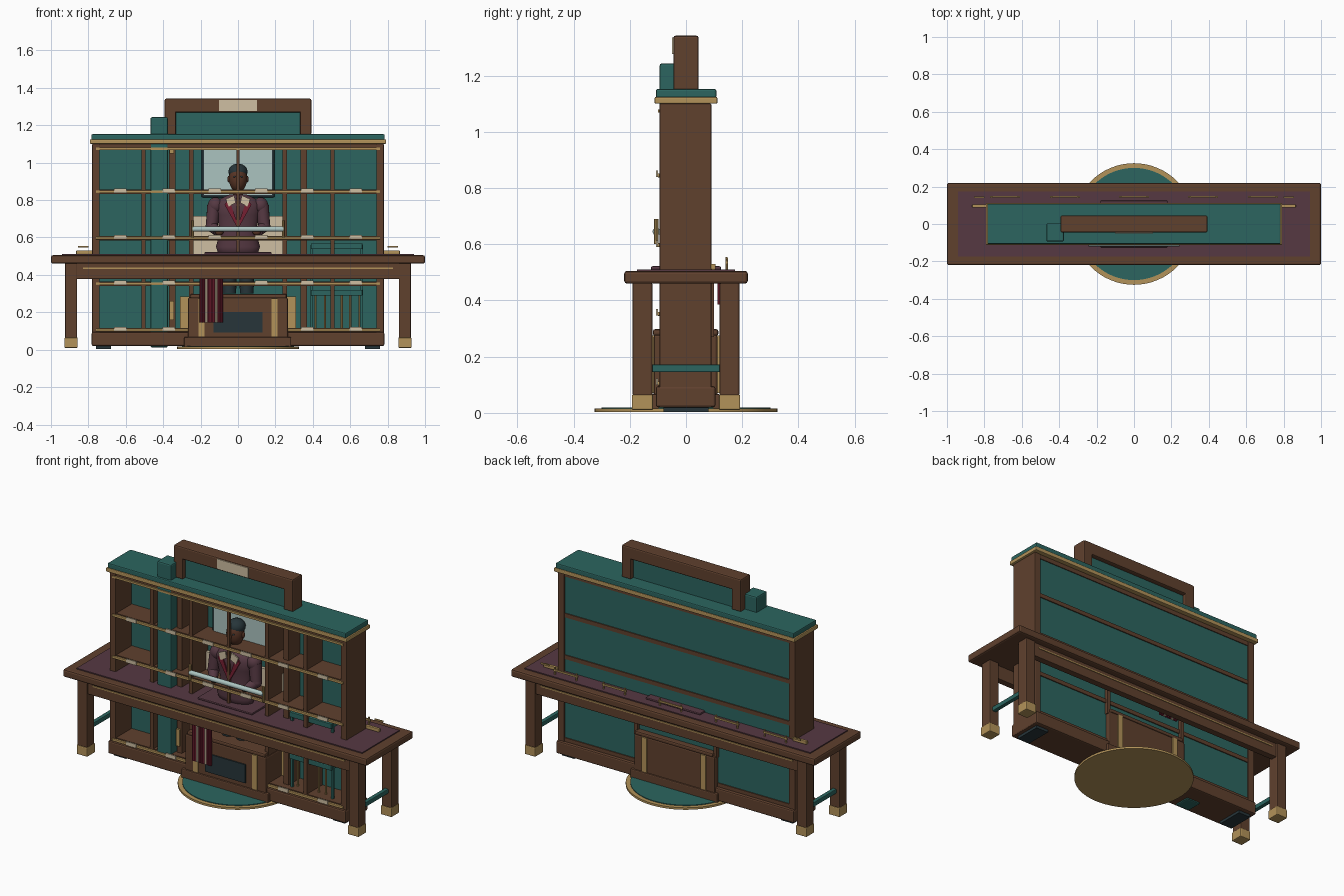
import bpy, bmesh, math
from mathutils import Vector, Matrix

if "Cube" in bpy.data.objects:
    bpy.data.objects.remove(bpy.data.objects["Cube"])


def material(name, *rgb):
    m = bpy.data.materials.new(name)
    m.use_nodes = True
    m.diffuse_color = (*rgb, 1)
    m.node_tree.nodes["Principled BSDF"].inputs["Base Color"].default_value = (*rgb, 1)
    return m


WOOD = material("walnut", .115, .052, .027)
TEAL = material("teal_paint", .025, .13, .115)
BRASS = material("brass", .45, .29, .1)
PLUM = material("plum_cloth", .092, .04, .055)
CREAM = material("cream", .62, .52, .36)
GLASS = material("mirror_glass", .41, .55, .53)
RED = material("crimson", .18, .014, .032)
SKIN = material("brown_skin", .1, .036, .019)
SLATE = material("slate", .02, .036, .042)


def finish(name, bm, mats, smooth=False):
    me = bpy.data.meshes.new(name)
    bmesh.ops.recalc_face_normals(bm, faces=bm.faces)
    bm.to_mesh(me)
    bm.free()
    for m in mats:
        me.materials.append(m)
    for p in me.polygons:
        p.use_smooth = smooth
    ob = bpy.data.objects.new(name, me)
    bpy.context.collection.objects.link(ob)
    return ob


def box(name, mat, x, y, z, bevel=0.0):
    """Box given by its (low, high) range on each axis."""
    bm = bmesh.new()
    bmesh.ops.create_cube(bm, size=1)
    for v in bm.verts:
        v.co = Vector([(a + b) / 2 + c * (b - a) for (a, b), c in zip((x, y, z), v.co)])
    ob = finish(name, bm, [mat])
    if bevel:
        mod = ob.modifiers.new("soft_edges", "BEVEL")
        mod.width, mod.segments = bevel, 2
    return ob


def pair(name, mat, x, y, z, bevel=0.0):
    box("left_" + name, mat, x, y, z, bevel)
    box("right_" + name, mat, (-x[1], -x[0]), y, z, bevel)


def rod(name, mat, a, b, r, r2=None, sides=16):
    a, b = Vector(a), Vector(b)
    bm = bmesh.new()
    turn = (b - a).to_track_quat("Z", "Y").to_matrix().to_4x4()
    bmesh.ops.create_cone(bm, cap_ends=True, segments=sides, radius1=r, radius2=r if r2 is None else r2,
                          depth=(b - a).length, matrix=Matrix.Translation((a + b) / 2) @ turn)
    ob = finish(name, bm, [mat])
    bpy.context.view_layer.objects.active = ob
    for o in bpy.context.selected_objects:
        o.select_set(False)
    ob.select_set(True)
    bpy.ops.object.shade_smooth_by_angle()
    return ob


def ball(name, mat, centre, size):
    bm = bmesh.new()
    bmesh.ops.create_uvsphere(bm, u_segments=20, v_segments=12, radius=1,
                              matrix=Matrix.Translation(centre) @ Matrix.Diagonal((*size, 1)))
    return finish(name, bm, [mat], True)


def plate(name, mat, points, y, depth=.008):
    """Thin outline in the xz plane."""
    bm = bmesh.new()
    f = bm.faces.new([bm.verts.new((x, y, z)) for x, z in points])
    ext = bmesh.ops.extrude_face_region(bm, geom=[f])["geom"]
    bmesh.ops.translate(bm, vec=(0, depth, 0), verts=[v for v in ext if isinstance(v, bmesh.types.BMVert)])
    return finish(name, bm, [mat])


# Round rug
rod("rug_border", BRASS, (0, 0, .004), (0, 0, .016), .325, sides=64)
rod("rug_field", TEAL, (0, 0, .012), (0, 0, .02), .3, sides=64)

# Long table
box("table_top", WOOD, (-1, 1), (-.22, .22), (.46, .505), .01)
box("table_cloth", PLUM, (-.94, .94), (-.175, .175), (.5, .511))
for side, s in (("front", -1), ("back", 1)):
    ys = lambda a, b: tuple(sorted((s * a, s * b)))
    box(side + "_apron", WOOD, (-.87, .87), ys(.14, .18), (.378, .465), .004)
    box(side + "_apron_trim", BRASS, (-.83, .83), ys(.178, .184), (.432, .439))
    pair(side + "_leg", WOOD, (.86, .925), ys(.12, .19), (.06, .465), .006)
    pair(side + "_foot", BRASS, (.857, .928), ys(.117, .193), (.01, .065), .005)
pair("stretcher", TEAL, (.88, .905), (-.128, .128), (.145, .172), .004)

# Cabinet shell
pair("cabinet_side", WOOD, (.74, .78), (-.094, .09), (.02, 1.1), .004)
box("cabinet_plinth", WOOD, (-.782, .782), (-.107, .105), (.02, .095), .008)
pair("plinth_foot", SLATE, (.68, .76), (-.08, .08), (.004, .022))
box("back_panel", TEAL, (-.745, .745), (.058, .08), (.08, 1.1))
box("top_rail", WOOD, (-.745, .745), (-.09, .085), (1.075, 1.1))
box("top_bead", BRASS, (-.76, .76), (-.1, -.09), (1.068, 1.08))
box("cornice_trim", BRASS, (-.792, .792), (-.112, .112), (1.1, 1.124), .005)
box("cornice", TEAL, (-.784, .784), (-.107, .108), (1.12, 1.152), .006)

# Shelves with brass lips and label plates
for i, z in enumerate((.105, .352, .597, .845)):
    box(f"shelf_{i}", WOOD, (-.745, .745), (-.088, .086), (z - .012, z + .012))
    box(f"shelf_lip_{i}", BRASS, (-.76, .76), (-.102, -.088), (z - .007, z + .007), .003)
    for x in (-.63, -.37, -.125, .125, .37, .63):
        box(f"label_{i}", CREAM, (x - .034, x + .034), (-.106, -.099), (z - .006, z + .017))

# Upright dividers
for x in (.25, .505):
    pair("divider", WOOD, (x - .011, x + .011), (-.088, .06), (.09, 1.08))
pair("pilaster", WOOD, (.335, .368), (-.05, .06), (.09, 1.08))
box("centre_mullion", WOOD, (-.007, .007), (-.092, -.078), (.51, 1.08))
box("teal_column", TEAL, (-.468, -.375), (-.094, .004), (.012, 1.243), .008)
for z in (.21, 1.06):
    box("hinge", BRASS, (-.365, -.342), (-.062, -.05), (z - .04 * (z < 1) - .01, z + .04 * (z < 1) + .01))

# Overhead sign frame
pair("sign_post", WOOD, (.332, .392), (-.045, .045), (1.15, 1.34), .006)
box("sign_beam", WOOD, (-.392, .392), (-.045, .045), (1.268, 1.342), .008)
box("sign_panel", TEAL, (-.34, .34), (-.018, .018), (1.15, 1.27))
box("sign_plate", CREAM, (-.102, .102), (-.05, -.043), (1.276, 1.336))

# Mirror and notice board
box("mirror_frame", SLATE, (-.195, .195), (.035, .06), (.815, 1.078), .005)
box("mirror_pane", GLASS, (-.182, .182), (.028, .036), (.828, 1.068))
box("notice_board", CREAM, (-.262, .262), (.04, .06), (.5, .715))
pair("low_panel", BRASS, (.255, .31), (.03, .06), (.1, .285))

# Teal rack with hanging rods in the side bay
for z in (.305, .553):
    box("rack_rail", TEAL, (.39, .665), (-.075, .03), (z - .015, z + .015), .003)
for x in (.395, .66):
    box("rack_post", TEAL, (x - .007, x + .007), (-.06, -.046), (.11, .56))
for x in (.415, .465, .555, .6, .65):
    rod("rack_rod", BRASS, (x, -.03, .11), (x, -.03, .3), .006, sides=10)

# Chest under the table
box("chest_base", WOOD, (-.288, .284), (-.125, .12), (.012, .068), .006)
box("chest", WOOD, (-.268, .266), (-.115, .112), (.06, .278), .008)
box("chest_lid", WOOD, (-.255, .26), (-.118, .115), (.274, .298), .008)
box("chest_screen", SLATE, (-.132, .132), (-.122, -.114), (.092, .202))
for y in (-.121, .111):
    pair("chest_strap", BRASS, (.178, .21), (y, y + .008), (.07, .275))
pair("bay_post", WOOD, (.25, .272), (.07, .1), (.27, .465))

# Striped towel, folded over the rail
for y, low in ((-.135, .145), (.12, .385)):
    for i in range(9):
        x = -.198 + i * .0138
        rod("towel_stripe", CREAM if i % 4 == 2 else RED, (x, y, low), (x, y, .46), .0085, sides=8)

# Brass gallery rails on the table
for x in (-.69, -.37, 0, .37, .69):
    box("gallery_rail", BRASS, (x - .08, x + .08), (.141, .149), (.53, .54))
    for dx in (-.07, .07):
        rod("gallery_post", BRASS, (x + dx, .145, .505), (x + dx, .145, .552), .005, sides=8)
pair("side_ledge", BRASS, (.775, .865), (.088, .105), (.51, .53), .003)
pair("ledge_handle", BRASS, (.8, .855), (.14, .146), (.546, .555))

# Standing figure
box("figure_tray", PLUM, (-.18, .18), (-.125, .125), (.508, .522), .006)
torso = ((.1, .5), (.118, .55), (.095, .63), (.115, .72), (.125, .775), (.1, .805), (.045, .83))
bm = bmesh.new()
rings = [[bm.verts.new((r * math.cos(a), -.02 + .52 * r * math.sin(a), z))
          for a in [math.tau * k / 24 for k in range(24)]] for r, z in torso]
for lo, hi in zip(rings, rings[1:]):
    for k in range(24):
        bm.faces.new((lo[k], lo[k - 1], hi[k - 1], hi[k]))
bm.faces.new(rings[0])
bm.faces.new(rings[-1])
finish("jacket", bm, [PLUM], True)
rod("neck", SKIN, (0, -.02, .81), (0, -.02, .89), .028)
ball("head", SKIN, (0, -.025, .915), (.049, .05, .072))
ball("hair", SLATE, (0, -.016, .952), (.051, .052, .043))
ball("nose", SKIN, (0, -.076, .91), (.009, .012, .014))
for s, side in ((1, "left"), (-1, "right")):
    ball(side + "_eye", SLATE, (s * .019, -.069, .925), (.007, .005, .005))
    ball(side + "_ear", SKIN, (s * .049, -.02, .912), (.008, .012, .018))
    ball(side + "_shoulder", PLUM, (s * .12, -.02, .77), (.042, .042, .045))
    rod(side + "_upper_arm", PLUM, (s * .128, -.02, .77), (s * .14, -.03, .665), .037, .032)
    ball(side + "_elbow", PLUM, (s * .14, -.03, .662), (.033, .033, .033))
    rod(side + "_forearm", PLUM, (s * .14, -.03, .66), (s * .11, -.075, .63), .031, .024)
    ball(side + "_hand", SKIN, (s * .1, -.078, .63), (.022, .017, .02))
    rod(side + "_trouser", SLATE, (s * .046, -.02, .3), (s * .05, -.02, .51), .036, .045)
    plate(side + "_lapel", RED, [(s * .05, .81), (s * .072, .775), (s * .008, .66), (s * .004, .68)], -.088)
    plate(side + "_collar", CREAM, [(s * .02, .825), (s * .066, .805), (s * .05, .765), (s * .012, .785)], -.092)
for z in (.57, .61, .65):
    ball("button", BRASS, (0, -.082, z), (.006, .004, .006))

# Pale rail in front of the figure
rod("glass_rail", GLASS, (-.242, -.105, .645), (.242, -.105, .645), .014)
for x in (-.242, .242):
    rod("rail_bracket", BRASS, (x, -.105, .6), (x, -.105, .69), .008, sides=10)
